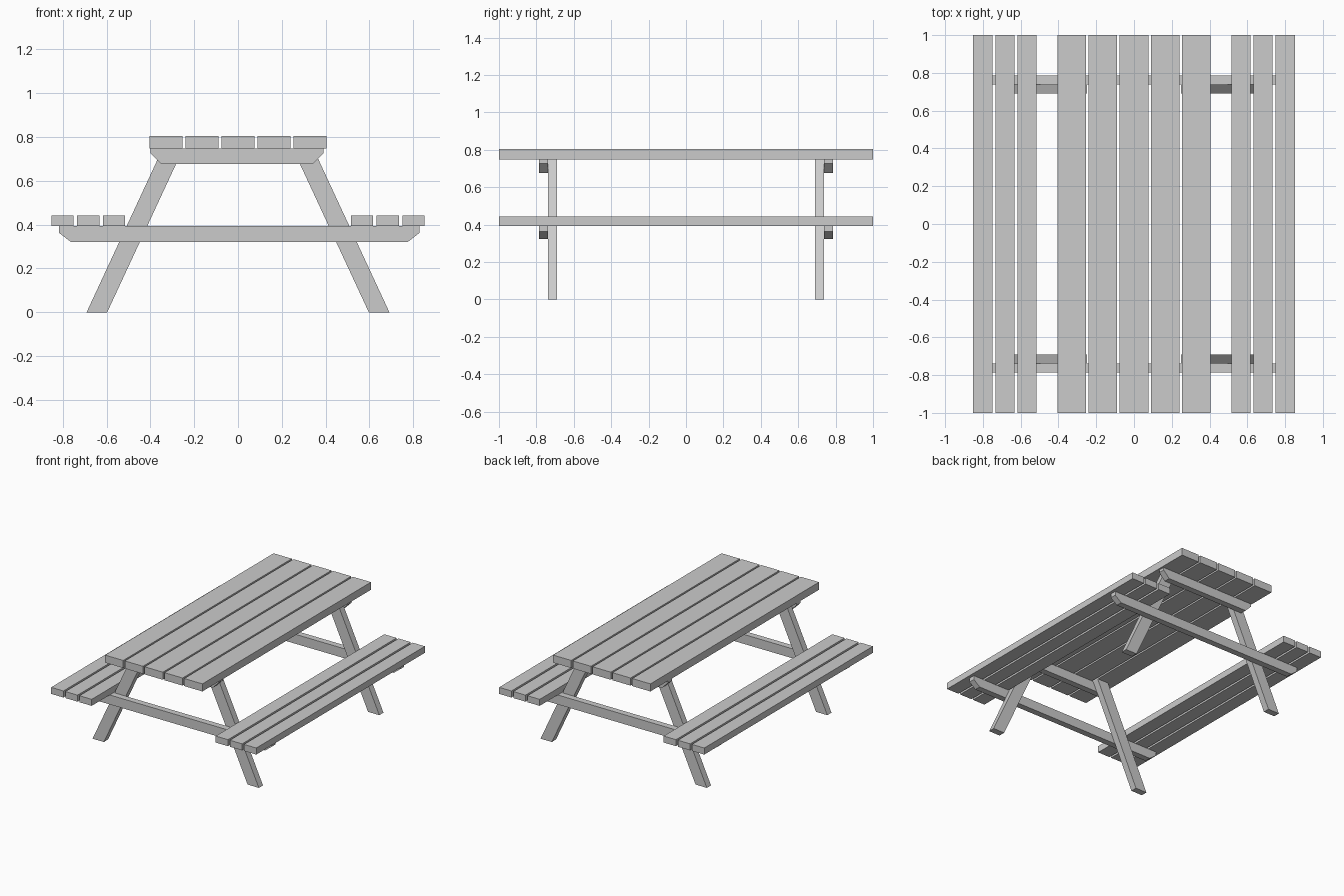
import bpy

if "Cube" in bpy.data.objects:
    bpy.data.objects.remove(bpy.data.objects["Cube"])


def prism(name, profile, y0, y1):
    """Extrude an (x, z) outline along y."""
    n = len(profile)
    verts = [(x, y, z) for y in (y0, y1) for x, z in profile]
    faces = [tuple(range(n)), tuple(range(2 * n - 1, n - 1, -1))]
    faces += [(i, i + n, (i + 1) % n + n, (i + 1) % n) for i in range(n)]
    mesh = bpy.data.meshes.new(name)
    mesh.from_pydata(verts, [], faces)
    obj = bpy.data.objects.new(name, mesh)
    bpy.context.collection.objects.link(obj)
    return obj


def planks(name, count, centre, width, pitch, z0, z1):
    for i in range(count):
        x = centre + (i - (count - 1) / 2) * pitch
        a, b = x - width / 2, x + width / 2
        prism(f"{name}_{i + 1}", [(a, z0), (b, z0), (b, z1), (a, z1)], -1, 1)


def beam(name, x0, x1, z0, z1, cut_x, cut_z, y0, y1):
    """Cross beam with its lower corners cut off."""
    prism(name, [(x0 + cut_x, z0), (x1 - cut_x, z0), (x1, z0 + cut_z),
                 (x1, z1), (x0, z1), (x0, z0 + cut_z)], y0, y1)


TOP_UNDER, SEAT_UNDER = 0.747, 0.393

# Table top and the two benches
planks("table_plank", 5, 0, 0.151, 0.1645, TOP_UNDER, 0.804)
for side, sx in (("left", -1), ("right", 1)):
    planks(f"{side}_seat_plank", 3, sx * 0.6835, 0.102, 0.1175, SEAT_UNDER, 0.442)

# Frames at both ends: legs inside, cross beams outside
for end, sy in (("front", -1), ("back", 1)):
    leg_y = sorted((sy * 0.69, sy * 0.739))
    beam_y = sorted((sy * 0.739, sy * 0.786))
    for side, sx in (("left", -1), ("right", 1)):
        outline = [(0.597, 0), (0.691, 0), (0.344, TOP_UNDER), (0.25, TOP_UNDER)]
        if sx < 0:
            outline = [(-x, z) for x, z in reversed(outline)]
        prism(f"{end}_{side}_leg", outline, *leg_y)
    beam(f"{end}_table_beam", -0.4, 0.391, 0.677, TOP_UNDER, 0.05, 0.05, *beam_y)
    beam(f"{end}_seat_beam", -0.817, 0.829, 0.322, SEAT_UNDER, 0.053, 0.041, *beam_y)
